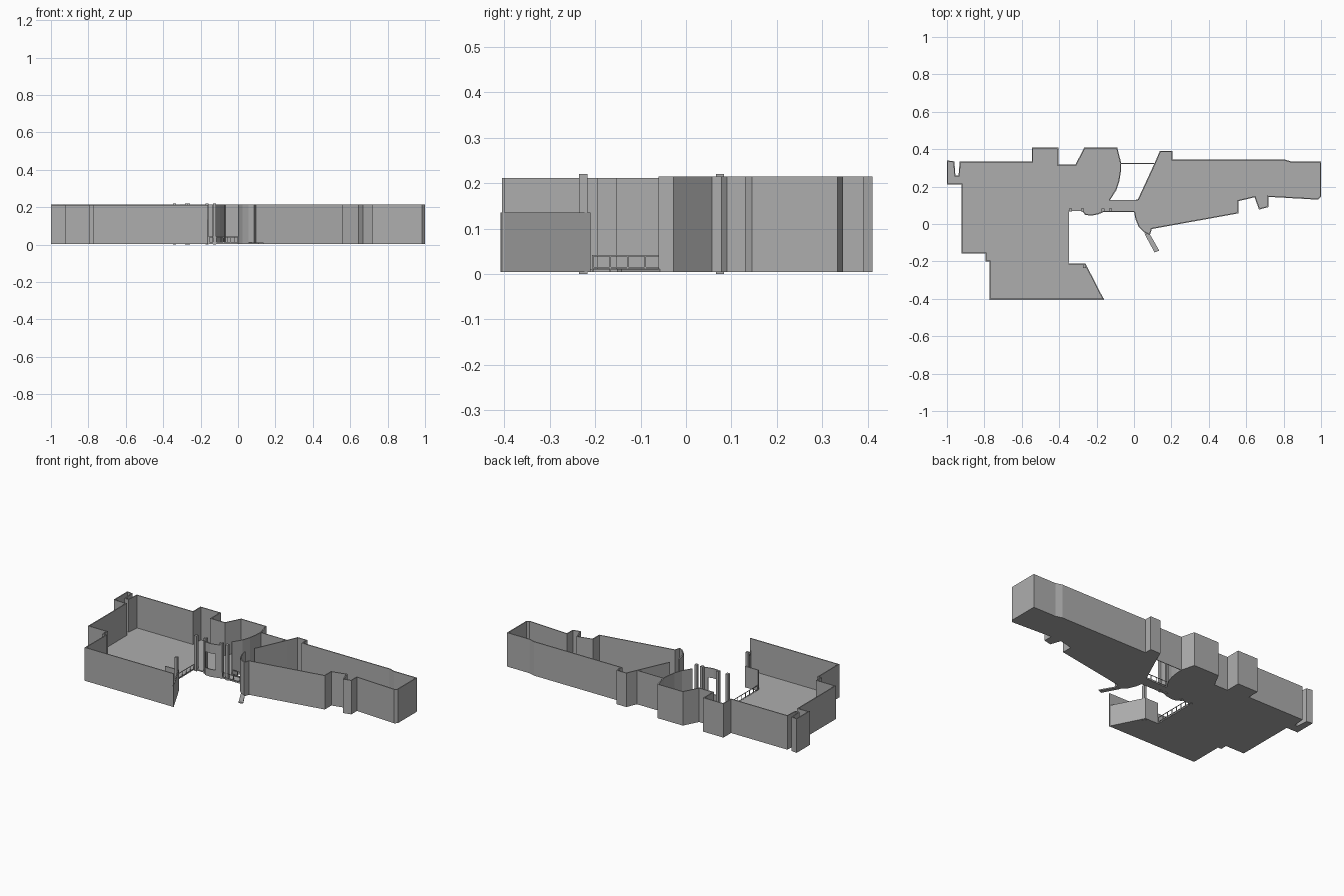
import bpy, bmesh, math
from mathutils import Vector

if "Cube" in bpy.data.objects:
    bpy.data.objects.remove(bpy.data.objects["Cube"])

grey = bpy.data.materials.new("plain grey")
grey.diffuse_color = (0.42, 0.42, 0.42, 1)
grey.use_nodes = True
grey.node_tree.nodes["Principled BSDF"].inputs["Base Color"].default_value = grey.diffuse_color
FLOOR, TOP, T = 0.004, 0.215, 0.006


def add(name, bm):
    bmesh.ops.recalc_face_normals(bm, faces=bm.faces)
    return link(name, bm)


def link(name, bm):
    me = bpy.data.meshes.new(name)
    bm.to_mesh(me)
    bm.free()
    me.materials.append(grey)
    ob = bpy.data.objects.new(name, me)
    bpy.context.collection.objects.link(ob)
    return ob


def slab(name, pts, z0, z1):
    """Extruded flat plan."""
    bm = bmesh.new()
    f = bm.faces.new([bm.verts.new((x, y, z0)) for x, y in pts])
    r = bmesh.ops.extrude_face_region(bm, geom=[f])
    for v in r["geom"]:
        if isinstance(v, bmesh.types.BMVert):
            v.co.z = z1
    return add(name, bm)


def wall(name, pts, z0=FLOOR, z1=TOP, t=T):
    """Upright strip along a path, thickened towards the inside."""
    bm = bmesh.new()
    lo = [bm.verts.new((x, y, z0)) for x, y in pts]
    hi = [bm.verts.new((x, y, z1)) for x, y in pts]
    for i in range(len(pts) - 1):
        bm.faces.new((lo[i + 1], lo[i], hi[i], hi[i + 1]))
    ob = link(name, bm)
    m = ob.modifiers.new("thickness", "SOLIDIFY")
    m.thickness, m.offset, m.use_even_offset = t, -1, True
    return ob


def box_into(bm, x, y, sx, sy, z0, z1):
    r = bmesh.ops.create_cube(bm, size=1)
    for v in r["verts"]:
        v.co = Vector((x + v.co.x * sx, y + v.co.y * sy, z0 + (v.co.z + 0.5) * (z1 - z0)))


def railing(name, a, b, n):
    """Low railing: two rails and evenly spaced uprights."""
    bm = bmesh.new()
    a, b = Vector(a), Vector(b)
    c, d = (a + b) / 2, b - a
    for z in (0.012, 0.039):
        box_into(bm, c.x, c.y, abs(d.x) + 0.003, abs(d.y) + 0.003, z, z + 0.003)
    for i in range(n + 1):
        p = a + d * i / n
        box_into(bm, p.x, p.y, 0.003, 0.003, FLOOR, 0.042)
    add(name, bm)


# Plan outline, clockwise, split by wall run
west_back = [(-1, 0.21), (-1, 0.34), (-0.96, 0.335), (-0.955, 0.26), (-0.938, 0.26),
             (-0.932, 0.335), (-0.545, 0.335), (-0.545, 0.41), (-0.405, 0.41),
             (-0.405, 0.318), (-0.313, 0.318), (-0.265, 0.41), (-0.09, 0.41), (-0.068, 0.325)]
curved = [(-0.068, 0.325), (-0.07, 0.28), (-0.078, 0.23), (-0.095, 0.18), (-0.13, 0.125)]
slanted = [(0.02, 0.13), (0.11, 0.325)]
east = [(0.11, 0.325), (0.138, 0.39), (0.207, 0.39), (0.207, 0.345), (0.805, 0.345),
        (0.845, 0.333), (1, 0.333), (1, 0.145), (0.985, 0.13), (0.718, 0.145), (0.718, 0.09),
        (0.668, 0.077), (0.645, 0.143), (0.558, 0.122), (0.558, 0.057), (0.095, -0.027),
        (0.085, -0.06), (0.055, -0.045), (0.025, -0.015), (0.008, 0.025), (0, 0.065)]
screen = [(-0.16, 0.065), (-0.19, 0.052), (-0.225, 0.045), (-0.26, 0.048), (-0.28, 0.07)]
terrace = [(-0.35, 0.07), (-0.35, -0.21)]
low = [(-0.35, -0.21), (-0.26, -0.21), (-0.16, -0.405)]
west_front = [(-0.16, -0.405), (-0.772, -0.405), (-0.772, -0.2), (-0.795, -0.2),
              (-0.795, -0.158), (-0.922, -0.158), (-0.922, 0.21), (-1, 0.21)]

# Floor
slab("floor", west_back + curved[1:] + slanted + east[1:] + screen + terrace
     + low[1:] + west_front[1:-1], FLOOR, 0.011)
# Narrow ramp leading out from the entrance
slab("ramp", [(0.055, -0.05), (0.085, -0.055), (0.135, -0.142), (0.11, -0.152)], FLOOR, 0.011)

# Outer walls
wall("west_back_wall", west_back)
wall("curved_wall", curved)
wall("slanted_wall", slanted)
wall("east_wall", east)
wall("west_front_wall", west_front, z1=0.211)
wall("low_wall", low, z1=0.135)
wall("courtyard_wall", [(-0.068, 0.325), (0.11, 0.325)], t=0.004)

# Curved screen with a window opening
wall("screen_sill", screen, z1=0.05)
wall("screen_header", screen, z0=0.15, z1=0.21)
wall("screen_left_jamb", screen[-2:], z0=0.05, z1=0.15)
wall("screen_right_jamb", screen[:2], z0=0.05, z1=0.15)

# Square posts
bm = bmesh.new()
for x, y in [(-0.34, 0.075), (-0.275, 0.075), (-0.165, 0.075), (-0.125, 0.075), (-0.265, -0.226)]:
    box_into(bm, x, y, 0.017, 0.018, 0, 0.22)
add("posts", bm)

# Railings
railing("terrace_railing", (-0.348, -0.205), (-0.348, 0.065), 7)
railing("bridge_front_railing", (-0.155, 0.067), (0, 0.067), 4)
railing("bridge_back_railing", (-0.128, 0.126), (0.02, 0.126), 4)
